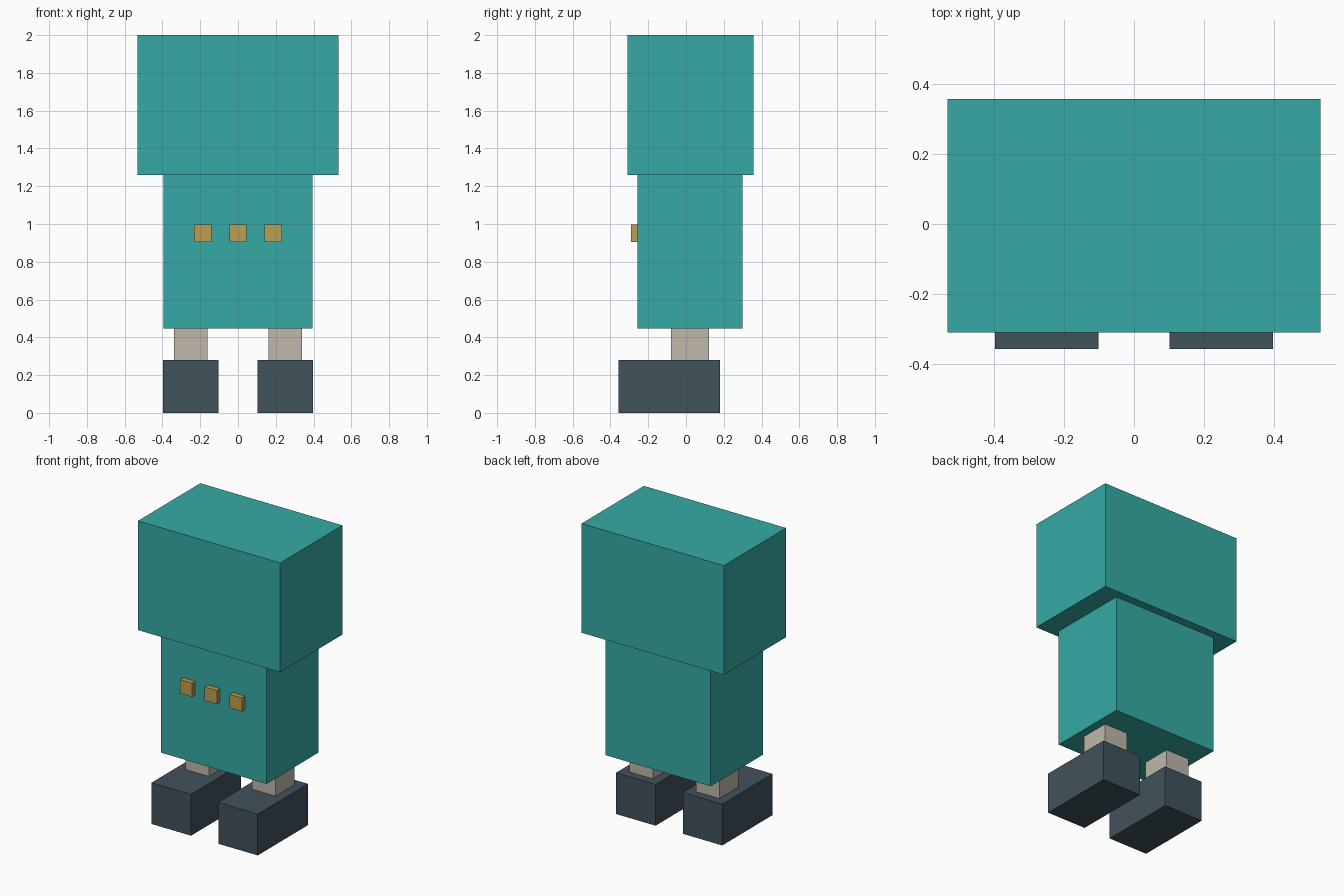
import bpy

cube = bpy.data.objects.get("Cube")
if cube:
    bpy.data.objects.remove(cube, do_unlink=True)


def material(name, rgb):
    mat = bpy.data.materials.new(name)
    mat.use_nodes = True
    mat.diffuse_color = (*rgb, 1)
    mat.node_tree.nodes["Principled BSDF"].inputs["Base Color"].default_value = (*rgb, 1)
    return mat


def box(name, low, high, mat):
    """Axis-aligned box between two opposite corners."""
    bpy.ops.mesh.primitive_cube_add(size=1)
    obj = bpy.context.object
    obj.name = name
    for v in obj.data.vertices:
        v.co = [l + (h - l) * (c + 0.5) for l, h, c in zip(low, high, v.co)]
    obj.data.materials.append(mat)
    return obj


teal = material("teal cloth", (0.036, 0.402, 0.376))
gold = material("gold", (0.515, 0.342, 0.083))
beige = material("beige", (0.521, 0.475, 0.402))
slate = material("dark slate", (0.053, 0.084, 0.107))

# Hood and robe
box("hood", (-0.533, -0.31, 1.26), (0.533, 0.357, 2), teal)
box("robe", (-0.395, -0.258, 0.446), (0.395, 0.3, 1.26), teal)

# Legs and boots
for side, sign in (("left", 1), ("right", -1)):
    x = 0.25 * sign
    box(side + "_leg", (x - 0.088, -0.08, 0.28), (x + 0.088, 0.123, 0.446), beige)
    box(side + "_boot", (x - 0.148, -0.357, 0), (x + 0.148, 0.18, 0.28), slate)

# Row of buttons on the chest
for name, step in (("right", -1), ("middle", 0), ("left", 1)):
    x = 0.186 * step
    box(name + "_button", (x - 0.046, -0.291, 0.905), (x + 0.046, -0.258, 0.998), gold)
